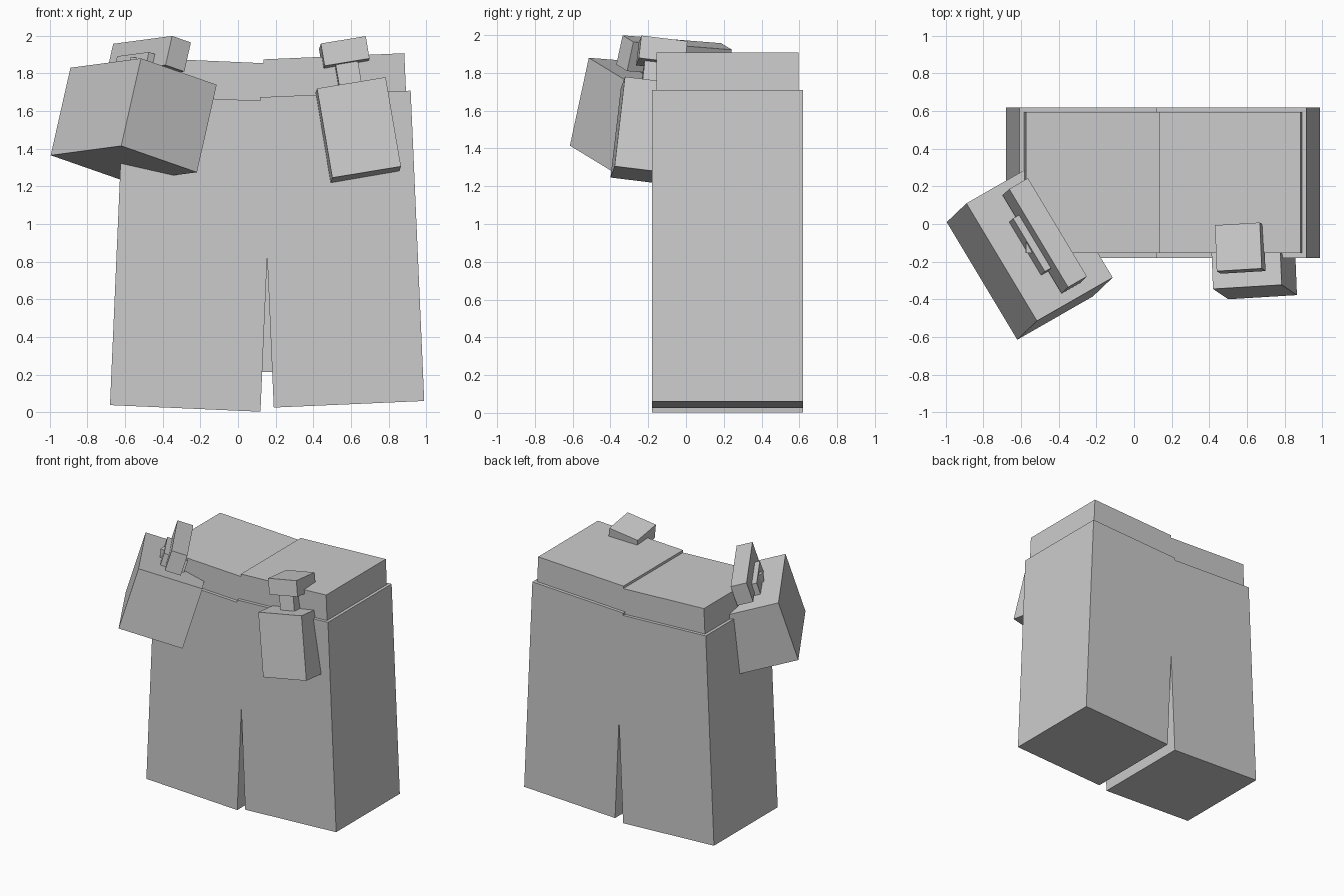
import bpy
from mathutils import Matrix, Vector

default = bpy.data.objects.get("Cube")
if default:
    bpy.data.objects.remove(default, do_unlink=True)

grey = bpy.data.materials.new("plain_grey")
grey.use_nodes = True
GREY = (0.6, 0.6, 0.6, 1)
grey.diffuse_color = GREY
grey.node_tree.nodes["Principled BSDF"].inputs["Base Color"].default_value = GREY


def frame(origin, along, up):
    """Local frame: x along the width, z up, y toward the back."""
    x = Vector(along).normalized()
    z = Vector(up)
    z = (z - x * z.dot(x)).normalized()
    m = Matrix((x, z.cross(x), z)).transposed().to_4x4()
    return Matrix.Translation(origin) @ m


def box(name, place, low, high):
    """Flat-sided box between two corners of a local frame."""
    bpy.ops.mesh.primitive_cube_add(size=1)
    ob = bpy.context.object
    ob.name = name
    low, high = Vector(low), Vector(high)
    size = Matrix.Diagonal((*(high - low), 1))
    ob.data.transform(Matrix.Translation((low + high) / 2) @ size)
    ob.matrix_world = place
    ob.data.materials.append(grey)
    return ob


# Trouser legs leaning together, each with an inset waist block
TILT = 0.0437
for side, start, sign in (("right", (-0.68, 0, 0.038), -1),
                          ("left", (0.19, 0, 0.025), 1)):
    place = frame(start, (1, 0, sign * TILT), (-sign * TILT, 0, 1))
    box(side + "_leg", place, (0, -0.18, 0), (0.8, 0.62, 1.65))
    box(side + "_waist", place, (0.025, -0.155, 1.6), (0.775, 0.595, 1.85))

# Core closing the upper part of the slit between the legs
box("crotch_core", Matrix(), (0.1, 0.1, 0.215), (0.22, 0.34, 0.85))

# Large pouch on the right hip, with its belt clip
large = frame((-0.89, 0.11, 1.83), (0.375, -0.625, 0.05), (0.105, 0.1, 0.465))
box("large_pouch", large, (0, 0, -0.487), (0.73, 0.484, 0))
box("large_clip", large, (0.06, 0.188, 0.024), (0.67, 0.308, 0.186))
box("large_clip_neck", large, (0.2, 0.15, -0.02), (0.53, 0.33, 0.095))

# Small pouch at the front left, with its belt clip
small = frame((0.42, -0.345, 1.72), (0.365, 0.022, 0.06), (-0.075, 0.055, 0.475))
box("small_pouch", small, (0, 0, -0.484), (0.37, 0.25, 0))
box("small_clip", small, (0.064, 0.064, 0.12), (0.306, 0.31, 0.241))
box("small_clip_neck", small, (0.125, 0.1, -0.02), (0.245, 0.22, 0.13))
